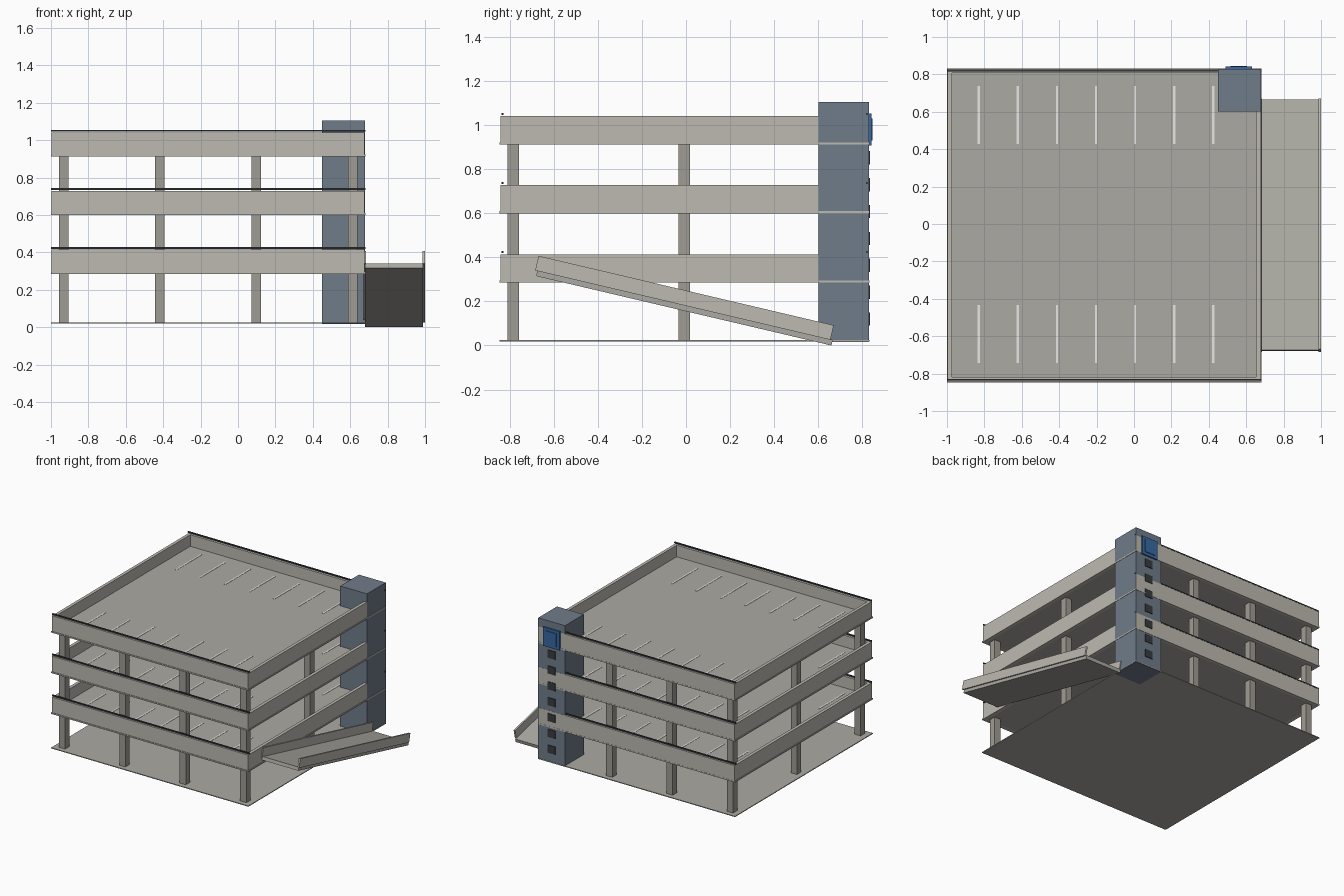
import bpy, bmesh, math
from mathutils import Matrix

if "Cube" in bpy.data.objects:
    bpy.data.objects.remove(bpy.data.objects["Cube"])


def material(name, rgb):
    m = bpy.data.materials.new(name)
    m.diffuse_color = (*rgb, 1)
    m.use_nodes = True
    m.node_tree.nodes["Principled BSDF"].inputs["Base Color"].default_value = m.diffuse_color
    return m


CONCRETE = material("concrete", (0.51, 0.49, 0.44))
COLUMN = material("column_concrete", (0.35, 0.33, 0.295))
DECK = material("deck_concrete", (0.41, 0.40, 0.36))
TOWER = material("blue_grey_cladding", (0.16, 0.20, 0.255))
DARK = material("dark_metal", (0.04, 0.045, 0.05))
WHITE = material("line_paint", (0.8, 0.8, 0.76))
BLUE = material("sign_blue", (0.04, 0.14, 0.36))


def boxes(name, spans, mat, matrix=Matrix()):
    """One object made of boxes, each (x0, x1, y0, y1, z0, z1)."""
    bm = bmesh.new()
    for x0, x1, y0, y1, z0, z1 in spans:
        place = Matrix.Translation(((x0 + x1) / 2, (y0 + y1) / 2, (z0 + z1) / 2))
        size = Matrix.Diagonal((x1 - x0, y1 - y0, z1 - z0, 1))
        bmesh.ops.create_cube(bm, size=1, matrix=matrix @ place @ size)
    mesh = bpy.data.meshes.new(name)
    bm.to_mesh(mesh)
    bm.free()
    mesh.materials.append(mat)
    ob = bpy.data.objects.new(name, mesh)
    bpy.context.collection.objects.link(ob)
    return ob


# Building footprint, outer and parapet face
X0, X1, Y0, Y1 = -1.0, 0.681, -0.847, 0.832
A, B, C, D = X0 + 0.004, X1 - 0.004, Y0 + 0.004, Y1 - 0.001
LEVELS = [0.285, 0.600, 0.912]
THICK = 0.040
GROUND = 0.025

boxes("ground_slab", [(X0, X1, Y0, Y1, 0.019, GROUND)], DECK)

# Decks with edge trim, parapets, front and back rails, and bay lines
for i, z in enumerate(LEVELS, 1):
    top, lip, h, t = z + THICK, z + 0.010, z + 0.129, 0.024
    boxes(f"deck_{i}", [(A + t, B - t, C + t, D - t, z, top)], DECK)
    for part, (a, b, c, d), low, high, mat in (
            ("edge_trim", (X0, X1, Y0, Y1), z, lip, CONCRETE),
            ("parapet", (A, B, C, D), lip, h, CONCRETE)):
        ia, ib, ic, id_ = A + t, B - t, C + t, D - t
        boxes(f"{part}_{i}", [
            (a, b, c, ic, low, high), (a, b, id_, d, low, high),
            (a, ia, ic, id_, low, high), (ib, b, ic, id_, low, high)], mat)
    boxes(f"rails_{i}", [(X0, X1, y - 0.005, y + 0.005, z + 0.134, z + 0.143)
                         for y in (C + 0.010, D - 0.010)], DARK)
    boxes(f"bay_lines_{i}", [(x - 0.006, x + 0.006, y, y + 0.31, top, top + 0.002)
                             for x in [-0.83 + 0.209 * k for k in range(7)]
                             for y in (-0.742, 0.428)], WHITE)

# Columns, one run per storey
floors = [GROUND] + [z + THICK for z in LEVELS[:2]]
for i, (low, high) in enumerate(zip(floors, LEVELS), 1):
    boxes(f"columns_{i}", [(x - 0.026, x + 0.026, y - 0.026, y + 0.026, low, high)
                           for x in (-0.932, -0.418, 0.097, 0.613)
                           for y in (-0.785, -0.008, 0.770)], COLUMN)

# Stair tower with windows and a blank sign on the back
boxes("stair_tower", [(0.45, 0.6785, 0.602, 0.83, 0.017, 1.105)], TOWER)
boxes("tower_windows", [(0.53, 0.595, 0.825, 0.835, z - 0.03, z + 0.03)
                        for z in [0.12 + 0.122 * k for k in range(7)]], DARK)
boxes("sign_panel", [(0.49, 0.63, 0.828, 0.841, 0.907, 1.052),
                     (0.515, 0.605, 0.840, 0.846, 0.93, 1.03)], BLUE)

# Entry ramp, sloping down to the back
slope = math.atan2(0.315, 1.34)
half = math.hypot(0.315, 1.34) / 2
tilt = Matrix.Translation((0, -0.01, 0.1575)) @ Matrix.Rotation(-slope, 4, 'X')
boxes("ramp_slab", [(0.68, 0.99, -half, half, 0, 0.026)], DECK, tilt)
boxes("ramp_walls", [(x, x + 0.013, -half - 0.0105, half - 0.0105, 0.024, 0.092)
                     for x in (0.672, 0.987)], CONCRETE, tilt)
